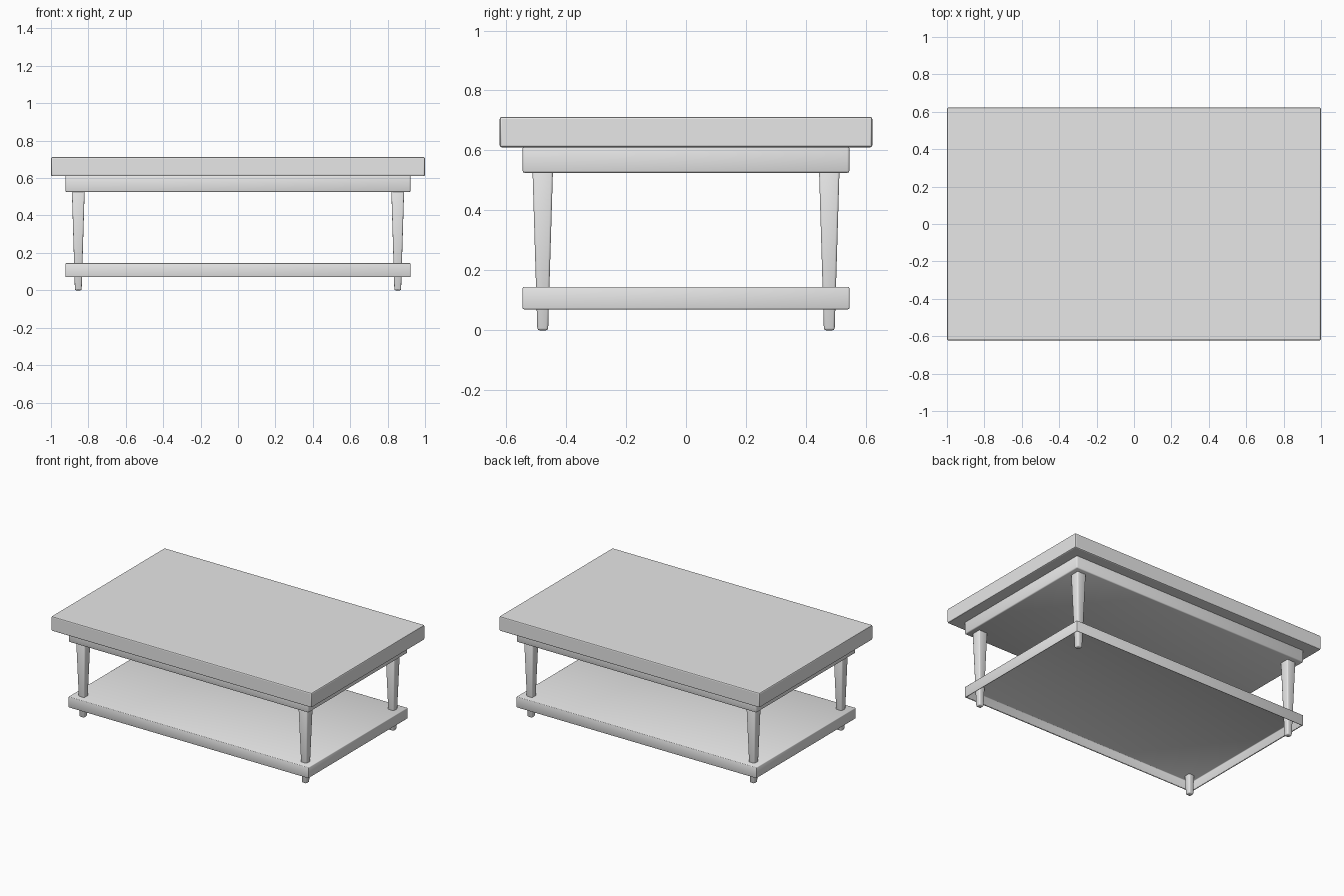
import bpy
import bmesh
from math import radians, sqrt

if "Cube" in bpy.data.objects:
    bpy.data.objects.remove(bpy.data.objects["Cube"], do_unlink=True)

GREY = (0.8, 0.8, 0.8, 1)
grey = bpy.data.materials.new("light grey")
grey.use_nodes = True
grey.diffuse_color = GREY
grey.node_tree.nodes["Principled BSDF"].inputs["Base Color"].default_value = GREY


def finish(name, bevel, angle):
    """Soften the edges, colour and shade the active object."""
    obj = bpy.context.object
    obj.name = name
    mod = obj.modifiers.new("soft edges", "BEVEL")
    mod.width = bevel
    mod.segments = 2
    bpy.ops.object.modifier_apply(modifier=mod.name)
    obj.data.materials.append(grey)
    bpy.ops.object.shade_smooth_by_angle(angle=radians(angle))


def slab(name, half_x, half_y, bottom, top, bevel, angle, recess=0, rim=0):
    """Flat board, optionally hollowed out from below inside a thin rim."""
    bpy.ops.mesh.primitive_cube_add(size=2, location=(0, 0, (bottom + top) / 2))
    obj = bpy.context.object
    obj.scale = (half_x, half_y, (top - bottom) / 2)
    bpy.ops.object.transform_apply(location=False, rotation=False, scale=True)
    if recess:
        bm = bmesh.new()
        bm.from_mesh(obj.data)
        underside = min(bm.faces, key=lambda f: f.calc_center_median().z)
        bmesh.ops.inset_region(bm, faces=[underside], thickness=rim)
        ceiling = bmesh.ops.extrude_face_region(bm, geom=[underside])["geom"]
        bmesh.ops.translate(bm, vec=(0, 0, recess),
                            verts=[g for g in ceiling if isinstance(g, bmesh.types.BMVert)])
        if underside.is_valid:
            bmesh.ops.delete(bm, geom=[underside], context="FACES_ONLY")
        bmesh.ops.recalc_face_normals(bm, faces=bm.faces)
        bm.to_mesh(obj.data)
        bm.free()
    finish(name, bevel, angle)


# Boards
slab("table_top", 1.0, 0.622, 0.61, 0.712, 0.008, 20)
slab("apron", 0.922, 0.545, 0.525, 0.615, 0.007, 50)
slab("lower_shelf", 0.922, 0.545, 0.07, 0.145, 0.005, 50, recess=0.063, rim=0.012)

# Square tapered legs, passing through the shelf into the apron
LEG_HEIGHT = 0.53
for y, end in ((-0.478, "front"), (0.478, "back")):
    for x, side in ((-0.854, "right"), (0.854, "left")):
        bpy.ops.mesh.primitive_cone_add(
            vertices=4, radius1=0.018 * sqrt(2), radius2=0.034 * sqrt(2),
            depth=LEG_HEIGHT, location=(x, y, LEG_HEIGHT / 2),
            rotation=(0, 0, radians(45)))
        finish(f"{end}_{side}_leg", 0.007, 50)
